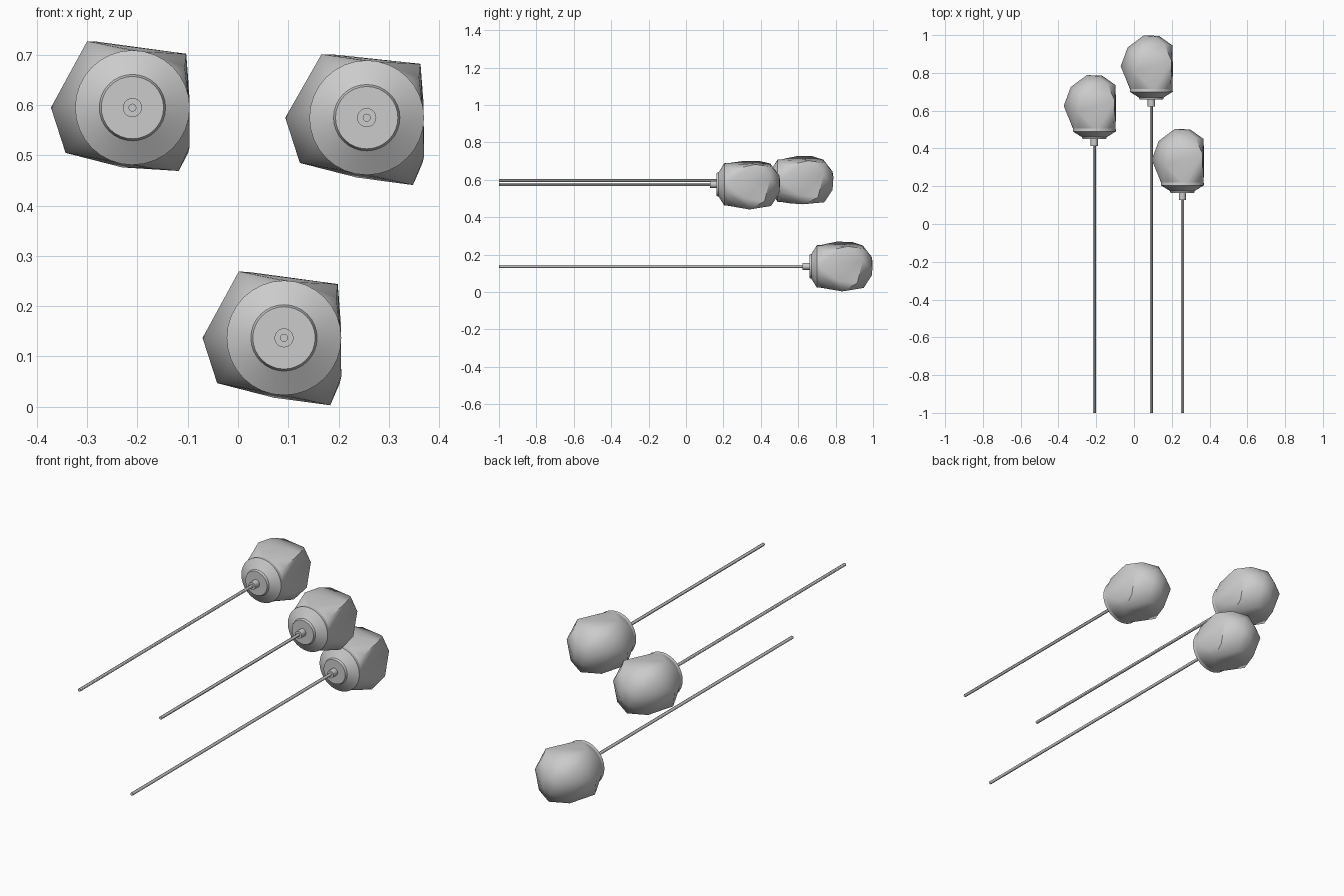
import bpy, bmesh, math

if "Cube" in bpy.data.objects:
    bpy.data.objects.remove(bpy.data.objects["Cube"])

def finish(name, bm, loc, angle):
    bmesh.ops.recalc_face_normals(bm, faces=bm.faces)
    me = bpy.data.meshes.new(name)
    bm.to_mesh(me)
    bm.free()
    ob = bpy.data.objects.new(name, me)
    bpy.context.collection.objects.link(ob)
    ob.location = loc
    bpy.ops.object.select_all(action='DESELECT')
    ob.select_set(True)
    bpy.context.view_layer.objects.active = ob
    bpy.ops.object.shade_smooth_by_angle(angle=math.radians(angle))
    return ob

def lathe(name, profile, loc, n=32):
    """Revolve (radius, y) pairs around the y axis and cap both ends."""
    bm = bmesh.new()
    rings = [[bm.verts.new((r * math.cos(2 * math.pi * i / n), y,
                            r * math.sin(2 * math.pi * i / n))) for i in range(n)]
             for r, y in profile]
    for a, b in zip(rings, rings[1:]):
        for i in range(n):
            j = (i + 1) % n
            bm.faces.new((a[i], a[j], b[j], b[i]))
    bm.faces.new(rings[0])
    bm.faces.new(rings[-1])
    return finish(name, bm, loc, 30)

# Irregular corners of the cut-stone shade, relative to the collar (x, y, z)
CORNERS = [
    (-.162, .12, 0), (-.09, .09, .132), (-.07, .17, .131), (.107, .15, .107),
    (.104, .03, .08), (.113, .04, -.04), (.114, .10, -.077), (.092, .12, -.134),
    (.04, .05, -.121), (-.133, .09, -.09), (.113, .23, .03), (.111, .20, -.09),
    (-.125, .22, .02), (-.04, .283, .02), (.04, .281, -.02), (.02, .278, .05),
    (-.01, .278, -.05), (.03, .235, -.115), (-.08, .22, -.10), (-.04, .23, .112),
    (.07, .235, .095), (-.11, .20, .085), (-.02, .16, -.119),
]

def shade(name, loc, zmin, zmax):
    bm = bmesh.new()
    pts = [(x, y, max(zmin, min(zmax, z))) for x, y, z in CORNERS]
    for i in range(32):
        a = 2 * math.pi * i / 32
        pts.append((.113 * math.cos(a), 0, .113 * math.sin(a)))
    for p in pts:
        bm.verts.new(p)
    res = bmesh.ops.convex_hull(bm, input=bm.verts)
    junk = {g for g in res["geom_interior"] + res["geom_unused"]
            if isinstance(g, bmesh.types.BMVert)}
    bmesh.ops.delete(bm, geom=list(junk), context='VERTS')
    return finish(name, bm, loc, 42)

# Three pendants: axis x, collar y, axis z, lower and upper shade limits
LAMPS = [(-.21, .505, .595, -.126, .132),
         (.0915, .715, .137, -.137, .132),
         (.256, .22, .575, -.134, .126)]

for k, (x, y, z, lo, hi) in enumerate(LAMPS, 1):
    loc = (x, y, z)
    shade(f"shade_{k}", loc, lo, hi)
    # Tapered collar with end plate
    lathe(f"collar_{k}", [(.062, -.056), (.066, -.045), (.109, -.018), (.114, -.015), (.113, 0)], loc)
    # Cable grip
    lathe(f"cable_grip_{k}", [(.019, -.092), (.019, -.054)], loc, 20)
    # Long cable
    lathe(f"cable_{k}", [(.008, -1 - y), (.008, -.09)], loc, 12)
